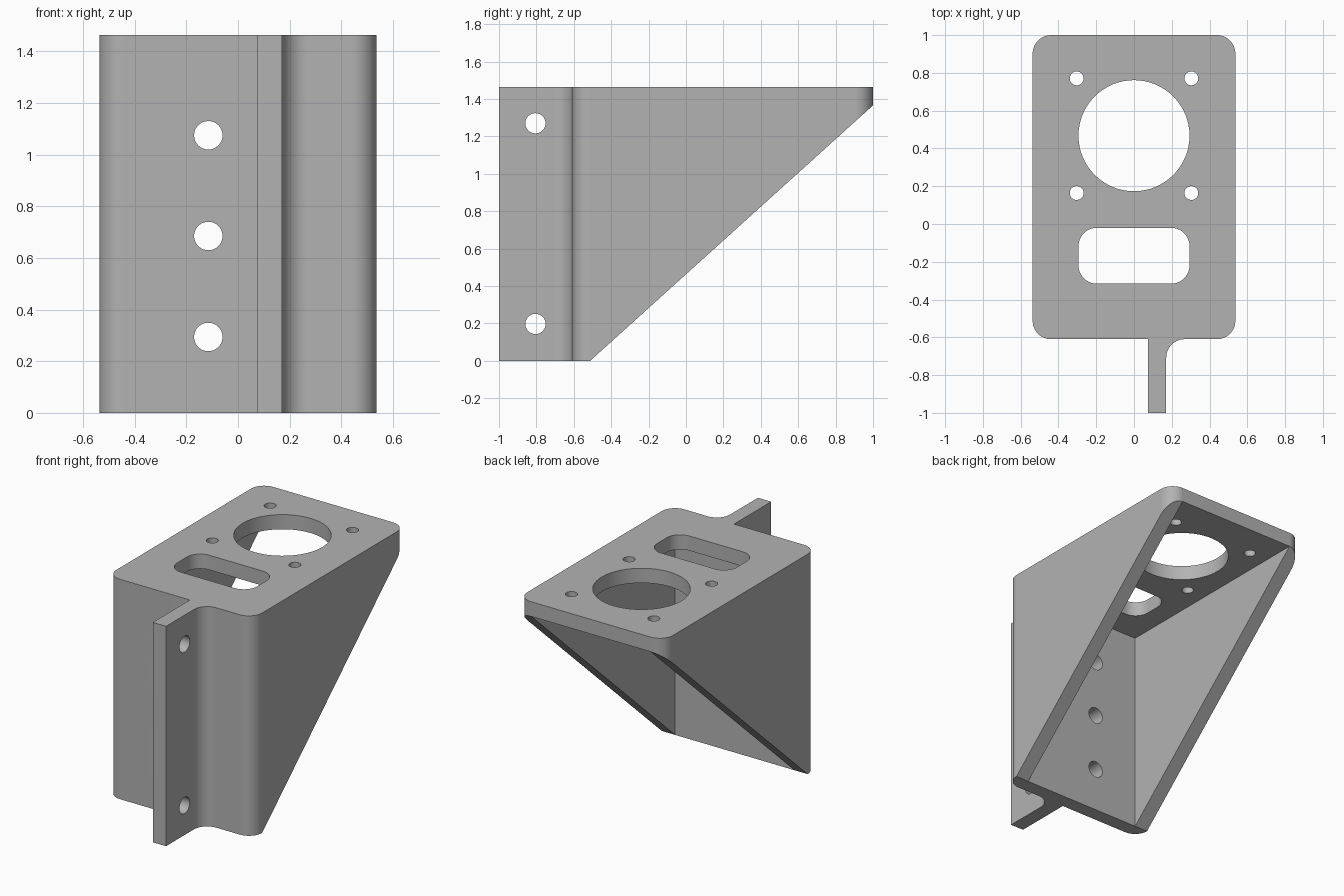
import bpy, bmesh
from math import sin, cos, radians

cube = bpy.data.objects.get("Cube")
if cube:
    bpy.data.objects.remove(cube, do_unlink=True)

# Main dimensions
W = 0.5366            # half width of the body
H = 1.4634            # full height
T = 0.0976            # wall thickness, also the corner radius
FRONT, BACK = -0.6098, 1.0
FLANGE_L, FLANGE_R = 0.0732, 0.1707

grey = bpy.data.materials.new("plain_grey")
grey.use_nodes = True
colour = (0.45, 0.45, 0.45, 1)
grey.diffuse_color = colour
grey.node_tree.nodes["Principled BSDF"].inputs["Base Color"].default_value = colour


def arc(cx, cy, r, a0, a1, n=14):
    angles = [radians(a0 + (a1 - a0) * i / n) for i in range(n + 1)]
    return [(cx + r * cos(a), cy + r * sin(a)) for a in angles]


def circle(cx, cy, r):
    return arc(cx, cy, r, 0, 360, 64)[:-1]


def rounded_rect(x0, x1, y0, y1, r):
    return (arc(x0 + r, y0 + r, r, 180, 270) + arc(x1 - r, y0 + r, r, 270, 360)
            + arc(x1 - r, y1 - r, r, 0, 90) + arc(x0 + r, y1 - r, r, 90, 180))


def prism(name, points, axis, lo, hi):
    """Extrude a 2D outline along one axis."""
    place = {"x": lambda u, v, w: (w, u, v),
             "y": lambda u, v, w: (u, w, v),
             "z": lambda u, v, w: (u, v, w)}[axis]
    bm = bmesh.new()
    low = [bm.verts.new(place(u, v, lo)) for u, v in points]
    high = [bm.verts.new(place(u, v, hi)) for u, v in points]
    bm.faces.new(low)
    bm.faces.new(high)
    for i in range(len(points)):
        j = (i + 1) % len(points)
        bm.faces.new((low[i], low[j], high[j], high[i]))
    bmesh.ops.recalc_face_normals(bm, faces=bm.faces)
    mesh = bpy.data.meshes.new(name)
    bm.to_mesh(mesh)
    bm.free()
    mesh.materials.append(grey)
    obj = bpy.data.objects.new(name, mesh)
    bpy.context.collection.objects.link(obj)
    return obj


# Body outline with the mounting flange and its fillet
outline = (arc(-W + T, FRONT + T, T, 180, 270)
           + [(FLANGE_L, FRONT), (FLANGE_L, -1), (FLANGE_R, -1)]
           + arc(FLANGE_R + T, FRONT - T, T, 180, 90)
           + arc(W - T, FRONT + T, T, 270, 360)
           + arc(W - T, BACK - T, T, 0, 90)
           + arc(-W + T, BACK - T, T, 90, 180))
bracket = prism("bracket", outline, "z", 0, H)

# Sloped underside and inner cavity
inner_y, ceiling = FRONT + T, H - T
slope = ceiling / (BACK - inner_y)
y0, y1 = inner_y - 0.2, BACK + 0.2
slant = [(y0, -slope * 0.2), (y1, ceiling + slope * 0.2), (y1, -slope * 0.2)]
inside = [(-W + T, inner_y), (W - T, inner_y), (W - T, y1), (-W + T, y1)]
cutters = [prism("slope_cutter", slant, "x", -1, 1),
           prism("cavity_cutter", inside, "z", -0.3, ceiling)]

# Openings in the top plate
hole_y, spread = 0.4675, 0.3035
top = (ceiling - 0.05, H + 0.1)
cutters.append(prism("large_hole_cutter", circle(0, hole_y, 0.294), "z", *top))
cutters.append(prism("slot_cutter", rounded_rect(-0.294, 0.294, -0.316, -0.02, T), "z", *top))
for sx in (-1, 1):
    for sy in (-1, 1):
        hole = circle(sx * spread, hole_y + sy * spread, 0.0366)
        cutters.append(prism("screw_hole_cutter", hole, "z", *top))

# Holes in the front wall and the flange
for z in (0.294, 0.685, 1.075):
    cutters.append(prism("front_hole_cutter", circle(-0.115, z, 0.055), "y", FRONT - 0.1, inner_y + 0.05))
for z in (0.197, 1.27):
    cutters.append(prism("flange_hole_cutter", circle(-0.805, z, 0.054), "x", 0, 0.3))

bpy.ops.object.select_all(action="DESELECT")
bracket.select_set(True)
bpy.context.view_layer.objects.active = bracket
for cutter in cutters:
    mod = bracket.modifiers.new("cut", "BOOLEAN")
    mod.operation, mod.solver, mod.object = "DIFFERENCE", "EXACT", cutter
    bpy.ops.object.modifier_apply(modifier=mod.name)
    bpy.data.objects.remove(cutter, do_unlink=True)

# Smooth rounded corners, flat faces kept flat
bpy.ops.object.shade_smooth_by_angle(angle=radians(30))
weighted = bracket.modifiers.new("weighted_normals", "WEIGHTED_NORMAL")
weighted.keep_sharp = True
